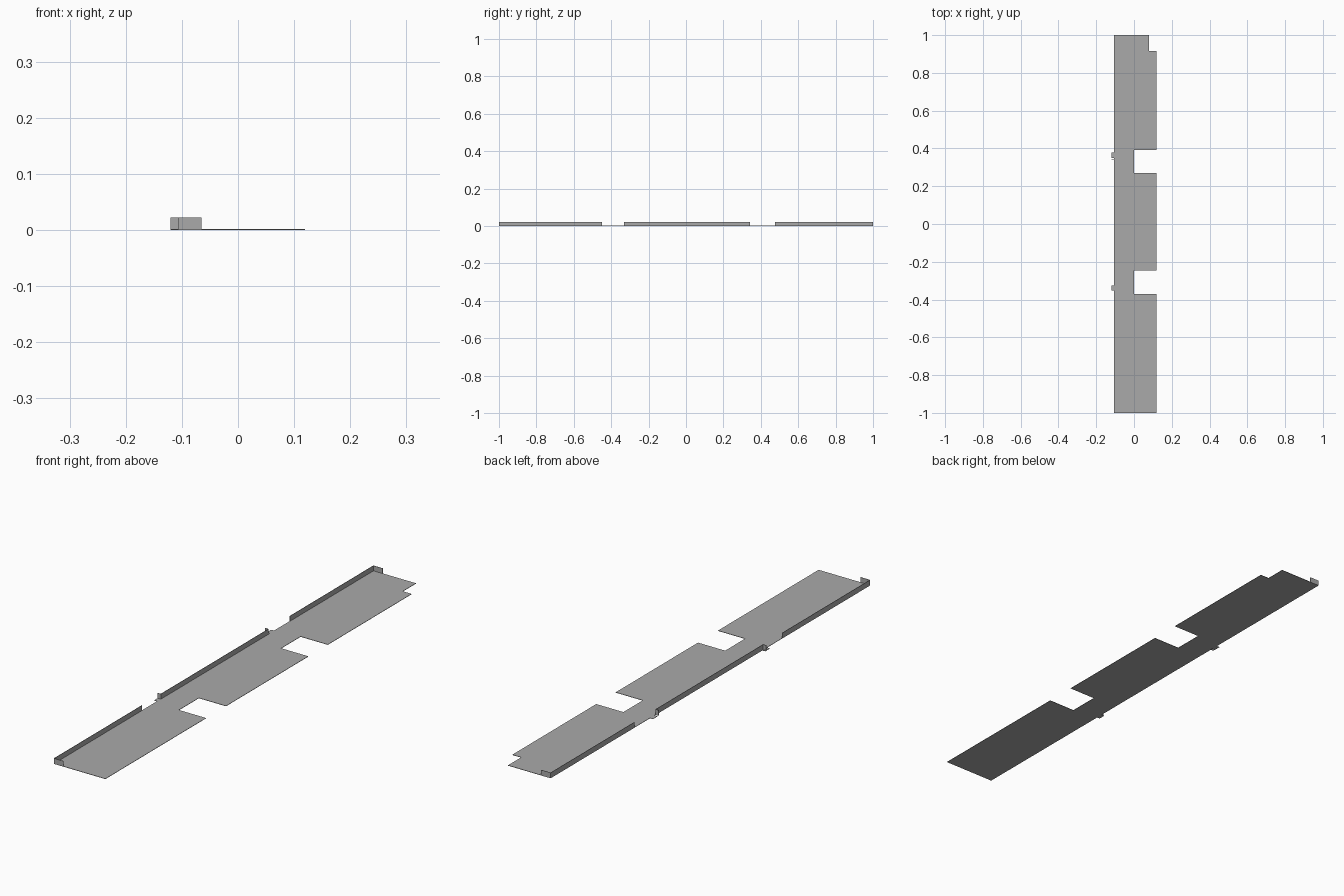
import bpy, bmesh

if "Cube" in bpy.data.objects:
    bpy.data.objects.remove(bpy.data.objects["Cube"])

T = 0.0015          # sheet thickness
H = 0.022           # flange height
XL, XR = -0.107, 0.119

steel = bpy.data.materials.new("grey_steel")
steel.diffuse_color = (0.40, 0.40, 0.40, 1)
steel.use_nodes = True
steel.node_tree.nodes["Principled BSDF"].inputs["Base Color"].default_value = steel.diffuse_color


def finish(name, bm):
    bmesh.ops.recalc_face_normals(bm, faces=bm.faces[:])
    mesh = bpy.data.meshes.new(name)
    bm.to_mesh(mesh)
    bm.free()
    mesh.materials.append(steel)
    obj = bpy.data.objects.new(name, mesh)
    bpy.context.collection.objects.link(obj)
    return obj


def sheet(name, outline):
    """Flat sheet on the ground, extruded up by its thickness."""
    bm = bmesh.new()
    face = bm.faces.new([bm.verts.new((x, y, 0)) for x, y in outline])
    new = bmesh.ops.extrude_face_region(bm, geom=[face])["geom"]
    verts = [g for g in new if isinstance(g, bmesh.types.BMVert)]
    bmesh.ops.translate(bm, verts=verts, vec=(0, 0, T))
    return finish(name, bm)


def box(name, x0, x1, y0, y1, z0, z1):
    bm = bmesh.new()
    bmesh.ops.create_cube(bm, size=1)
    for v in bm.verts:
        v.co = (x1 if v.co.x > 0 else x0, y1 if v.co.y > 0 else y0,
                z1 if v.co.z > 0 else z0)
    return finish(name, bm)


# Base plate: two right-hand notches, a cut corner and two small left tabs
sheet("base_plate", [
    (XL, -1), (XR, -1), (XR, -0.37), (0, -0.37), (0, -0.245), (XR, -0.245),
    (XR, 0.27), (0, 0.27), (0, 0.392), (XR, 0.392), (XR, 0.917), (0.08, 0.917),
    (0.08, 1), (XL, 1),
    (XL, 0.378), (-0.12, 0.378), (-0.12, 0.35), (XL, 0.35),
    (XL, -0.325), (-0.12, -0.325), (-0.12, -0.353), (XL, -0.353)])

# Upright flanges along the left edge
for part, y0, y1 in (("front", -1, -0.449), ("middle", -0.332, 0.343), ("back", 0.476, 1)):
    box(part + "_side_flange", XL, XL + T, y0, y1, T, H)

# End returns at the two short edges
box("front_end_return", XL + T, -0.065, -1, -1 + T, T, H)
box("back_end_return", XL + T, -0.065, 1 - T, 1, T, H)

# Outward lips at both ends of the middle flange
box("front_lip", -0.12, XL, -0.332, -0.332 + T, 0, H)
box("back_lip", -0.12, XL, 0.343 - T, 0.343, 0, H)
